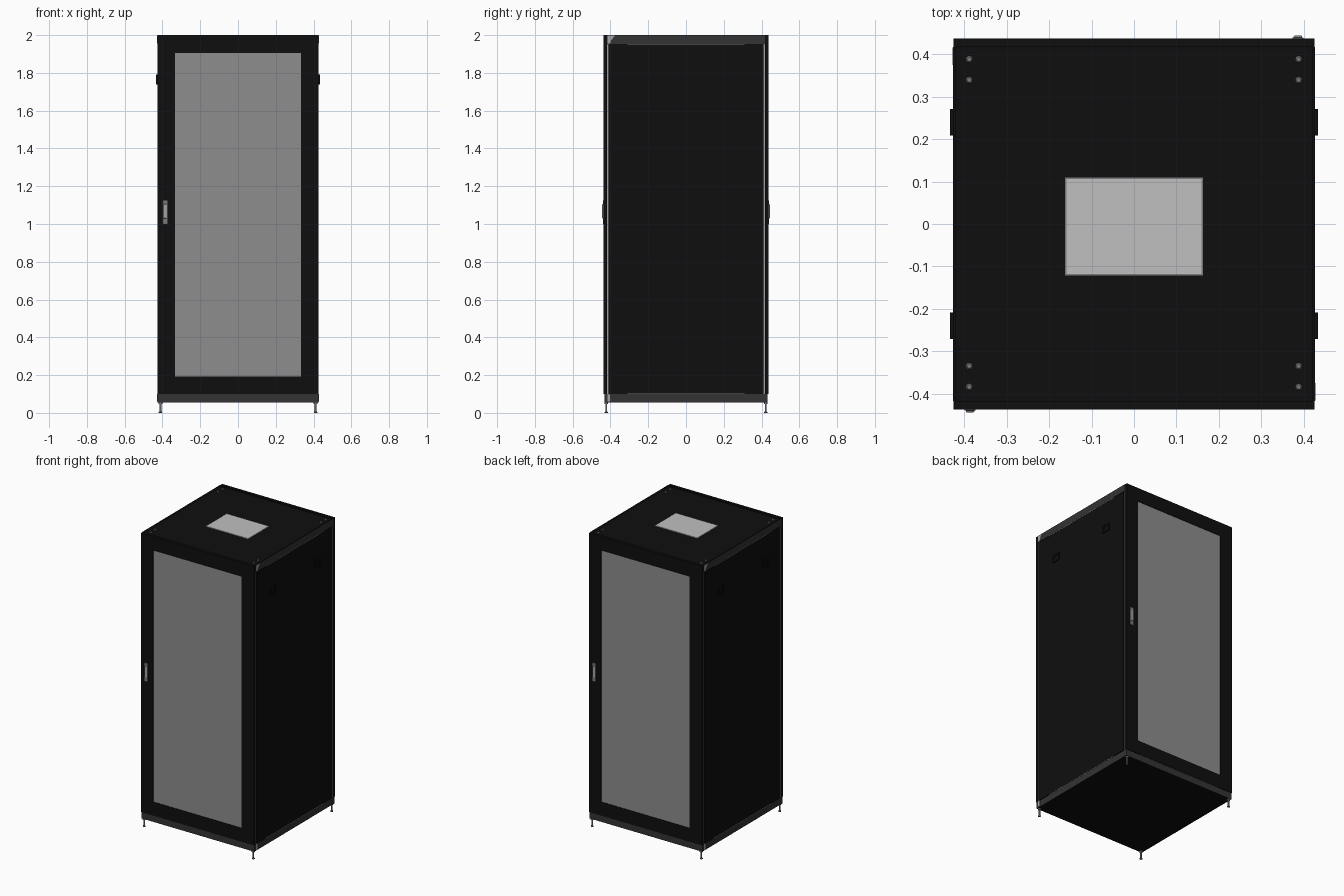
import bpy, bmesh, math
from mathutils import Vector

if "Cube" in bpy.data.objects:
    bpy.data.objects.remove(bpy.data.objects["Cube"], do_unlink=True)


def material(name, value):
    m = bpy.data.materials.new(name)
    m.use_nodes = True
    colour = (value, value, value, 1)
    m.diffuse_color = colour
    m.node_tree.nodes["Principled BSDF"].inputs["Base Color"].default_value = colour
    return m


BLACK = material("black paint", 0.0045)
RAIL = material("dark grey rail", 0.033)
MESH = material("grey door panel", 0.27)
VENT = material("light grey vent", 0.53)
METAL = material("bright metal", 0.38)
STEEL = material("dull steel", 0.2)


def finish(name, bm, *mats):
    me = bpy.data.meshes.new(name)
    bmesh.ops.recalc_face_normals(bm, faces=bm.faces)
    bm.to_mesh(me)
    bm.free()
    ob = bpy.data.objects.new(name, me)
    bpy.context.collection.objects.link(ob)
    for m in mats:
        me.materials.append(m)
    return ob


def box(name, x, y, z, *mats, bevel=0):
    """Box from (low, high) pairs; a second material goes on top and bottom."""
    bm = bmesh.new()
    bmesh.ops.create_cube(bm, size=1)
    spans = (x, y, z)
    for v in bm.verts:
        v.co = Vector([(a + b) / 2 + c * (b - a) for c, (a, b) in zip(v.co, spans)])
    if len(mats) > 1:
        for f in bm.faces:
            f.normal_update()
            f.material_index = int(abs(f.normal.z) > 0.5)
    if bevel:
        bmesh.ops.bevel(bm, geom=bm.edges[:], offset=bevel, segments=2,
                        affect='EDGES', profile=0.5)
    return finish(name, bm, *mats)


def span(side, a, b):
    return tuple(sorted((side * a, side * b)))


def lathe(name, x, y, profile, mat, sides=12):
    """Stack of (radius, z) rings around a vertical axis."""
    bm = bmesh.new()
    rings = []
    for r, z in profile:
        rings.append([bm.verts.new((x + r * math.cos(math.tau * i / sides),
                                    y + r * math.sin(math.tau * i / sides), z))
                      for i in range(sides)])
    for low, high in zip(rings, rings[1:]):
        for i in range(sides):
            j = (i + 1) % sides
            bm.faces.new((low[i], low[j], high[j], high[i]))
    bm.faces.new(rings[0])
    bm.faces.new(rings[-1])
    return finish(name, bm, mat)


def plate(name, points, x0, x1, mat):
    """Extruded outline of (y, z) points between two x positions."""
    bm = bmesh.new()
    f = bm.faces.new([bm.verts.new((x0, y, z)) for y, z in points])
    moved = bmesh.ops.extrude_face_region(bm, geom=[f])["geom"]
    bmesh.ops.translate(bm, vec=(x1 - x0, 0, 0),
                        verts=[g for g in moved if isinstance(g, bmesh.types.BMVert)])
    return finish(name, bm, mat)


def door(name, s):
    """Framed door with an inset centre panel; s is -1 front, 1 back."""
    bm = bmesh.new()
    outer, inner = (0.425, 0.1, 2.0), (0.333, 0.193, 1.905)

    def ring(size, y):
        w, lo, hi = size
        return [bm.verts.new((x, s * y, z))
                for x, z in ((-w, lo), (w, lo), (w, hi), (-w, hi))]

    loops = [ring(outer, 0.417), ring(outer, 0.437), ring(inner, 0.437), ring(inner, 0.434)]
    for a, b in zip(loops, loops[1:]):
        for i in range(4):
            j = (i + 1) % 4
            bm.faces.new((a[i], a[j], b[j], b[i]))
    bm.faces.new(loops[0])
    bm.faces.new(loops[-1]).material_index = 1
    return finish(name, bm, BLACK, MESH)


# cabinet body and base
box("cabinet_body", (-0.42, 0.42), (-0.415, 0.415), (0.09, 1.96), BLACK)
box("base_frame", (-0.425, 0.425), (-0.432, 0.432), (0.055, 0.1), RAIL, BLACK)

# roof with a low rim
box("roof", (-0.422, 0.422), (-0.417, 0.417), (1.95, 1.992), BLACK)
for s, side in ((-1, "right"), (1, "left")):
    box(f"{side}_roof_rail", span(s, 0.42, 0.427), (-0.417, 0.417), (1.953, 2.0), RAIL, BLACK)

# roof vent
box("vent_border", (-0.162, 0.162), (-0.121, 0.109), (1.99, 1.994), STEEL)
box("vent", (-0.159, 0.159), (-0.118, 0.106), (1.99, 1.996), VENT)

# roof bolts
for x in (-0.388, 0.388):
    for y in (-0.384, -0.335, 0.339, 0.388):
        lathe("roof_bolt", x, y, ((0.008, 1.99), (0.008, 1.995), (0.005, 1.999)), STEEL)

# side panels, seams and latches
for s, side in ((-1, "right"), (1, "left")):
    box(f"{side}_side_panel", span(s, 0.415, 0.427), (-0.408, 0.408), (0.103, 1.95), BLACK)
    for y in (-0.413, 0.413):
        box(f"{side}_side_seam", span(s, 0.41, 0.424), (y - 0.002, y + 0.002),
            (0.1, 1.953), STEEL)
    for z in (0.1015, 1.9515):
        box(f"{side}_panel_seam", span(s, 0.41, 0.4265), (-0.31, 0.31),
            (z - 0.0015, z + 0.0015), STEEL)
    for y in (-0.24, 0.24):
        box(f"{side}_latch_plate", span(s, 0.42, 0.429), (y - 0.03, y + 0.03),
            (1.74, 1.79), BLACK)
        for e in (-1, 1):
            box(f"{side}_latch_edge", span(s, 0.42, 0.434),
                (y + e * 0.025 - 0.006, y + e * 0.025 + 0.006), (1.74, 1.79), BLACK)
            box(f"{side}_latch_bar", span(s, 0.42, 0.434), (y - 0.03, y + 0.03),
                (1.765 + e * 0.021 - 0.005, 1.765 + e * 0.021 + 0.005), BLACK)

    # bright corner brackets at diagonally opposite corners
    top = ((-0.416, 1.955), (-0.402, 1.955), (-0.395, 1.975), (-0.375, 1.998), (-0.416, 1.998))
    low = ((-0.416, 0.06), (-0.402, 0.06), (-0.402, 0.1), (-0.416, 0.1))
    for name, outline in (("top", top), ("base", low)):
        plate(f"{side}_{name}_bracket", [(s * y, z) for y, z in outline],
              s * 0.42, s * 0.428, METAL)

# doors with handles on opposite edges
for s, side in ((-1, "front"), (1, "back")):
    door(f"{side}_door", s)
    box(f"{side}_door_seam", (-0.31, 0.31), span(s, 0.42, 0.4345), (0.099, 0.102), STEEL)
    x = s * 0.386
    box(f"{side}_handle_plate", (x - 0.013, x + 0.013), span(s, 0.43, 0.44),
        (1.0, 1.125), STEEL, bevel=0.003)
    box(f"{side}_handle_grip", (x - 0.01, x + 0.01), span(s, 0.435, 0.444),
        (1.03, 1.105), METAL, bevel=0.003)

# levelling feet
for x in (-0.411, 0.411):
    for y in (-0.422, 0.422):
        lathe("levelling_foot", x, y, ((0.009, 0), (0.009, 0.005), (0.005, 0.008),
                                       (0.005, 0.046), (0.01, 0.047), (0.01, 0.056)), STEEL)
